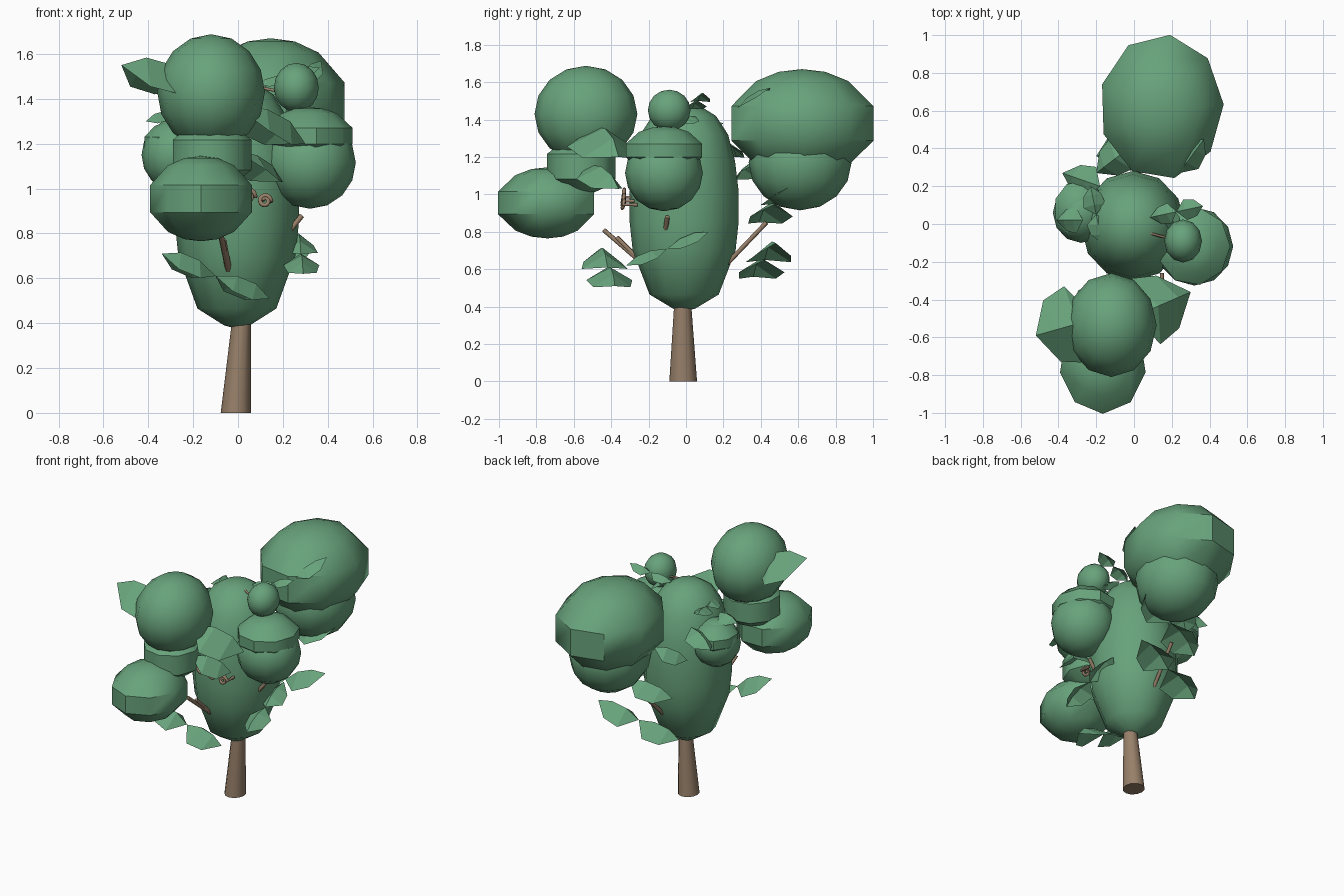
import bpy, bmesh, math
from mathutils import Vector

if "Cube" in bpy.data.objects:
    bpy.data.objects.remove(bpy.data.objects["Cube"])


def material(name, colour):
    m = bpy.data.materials.new(name)
    m.diffuse_color = (*colour, 1)
    m.use_nodes = True
    m.node_tree.nodes["Principled BSDF"].inputs["Base Color"].default_value = m.diffuse_color
    return m


GREEN = material("leaf green", (0.138, 0.365, 0.2))
BROWN = material("bark brown", (0.31, 0.215, 0.142))


def finish(name, bm, mat, angle):
    me = bpy.data.meshes.new(name)
    bm.to_mesh(me)
    bm.free()
    me.materials.append(mat)
    ob = bpy.data.objects.new(name, me)
    bpy.context.collection.objects.link(ob)
    bpy.ops.object.select_all(action='DESELECT')
    ob.select_set(True)
    bpy.context.view_layer.objects.active = ob
    if angle:
        bpy.ops.object.shade_smooth_by_angle(angle=math.radians(angle))
    return ob


def lathe(name, rings, sides, mat, angle, turn=0.0):
    """Join elliptical rings (x, y, z, rx, ry) from bottom to top, with caps."""
    bm = bmesh.new()
    loops = []
    for x, y, z, rx, ry in rings:
        if rx < 1e-4:
            loops.append([bm.verts.new((x, y, z))] * sides)
            continue
        loops.append([bm.verts.new((x + rx * math.cos(turn + math.tau * i / sides),
                                    y + ry * math.sin(turn + math.tau * i / sides), z))
                      for i in range(sides)])
    for a, b in zip(loops, loops[1:]):
        for i in range(sides):
            j = (i + 1) % sides
            bm.faces.new(list(dict.fromkeys((a[i], a[j], b[j], b[i]))))
    if loops[0][0] != loops[0][1]:
        bm.faces.new(loops[0][::-1])
    if loops[-1][0] != loops[-1][1]:
        bm.faces.new(loops[-1])
    return finish(name, bm, mat, angle)


def ball(name, c, r):
    """Round smooth foliage clump."""
    steps = 8
    rings = []
    for k in range(steps + 1):
        t = math.pi * k / steps
        s = max(0.0, math.sin(t))
        rings.append((c[0], c[1], c[2] - r[2] * math.cos(t), r[0] * s, r[1] * s))
    lathe(name, rings, 12, GREEN, 50)


def banded(name, c, r, band, turn=0.0, angle=41):
    """Squashed foliage clump with a flat band around its middle."""
    half = [(1, band), (.65, .78), (.33, .95), (0, 1)]
    prof = [(w, -h) for w, h in reversed(half)] + half
    rings = [(c[0], c[1], c[2] + h * r[2], r[0] * w, r[1] * w) for w, h in prof]
    lathe(name, rings, 9, GREEN, angle, turn)


def leaf(name, base, tip, width):
    """Pointed leaf folded along its spine."""
    b, t = Vector(base), Vector(tip)
    d = t - b
    side = d.cross(Vector((0, 0, 1))).normalized()
    up = side.cross(d).normalized()
    bm = bmesh.new()
    v0, v1 = bm.verts.new(b), bm.verts.new(t)
    spine = [bm.verts.new(b + d * f + up * width * .3) for f in (.35, .7)]
    for s in (1, -1):
        e = [bm.verts.new(b + d * f + side * s * width * w - up * width * .33)
             for f, w in ((.3, 1), (.68, .8))]
        for q in ((v0, e[0], spine[0]), (spine[0], e[0], e[1], spine[1]), (spine[1], e[1], v1)):
            bm.faces.new(q if s > 0 else q[::-1])
    bmesh.ops.recalc_face_normals(bm, faces=bm.faces)
    if sum(f.normal.dot(up) for f in bm.faces) < 0:
        bmesh.ops.reverse_faces(bm, faces=bm.faces)
    finish(name, bm, GREEN, 0)


def leaf_pair(name, stem, reach, width):
    """Two leaves pointing opposite ways from one stem point."""
    stem, reach = Vector(stem), Vector(reach)
    leaf(name + "_a", stem, stem + reach, width)
    leaf(name + "_b", stem, stem - reach, width)


def tube(name, pts, radius):
    """Thin wooden tube along a path."""
    cu = bpy.data.curves.new(name, 'CURVE')
    cu.dimensions = '3D'
    cu.bevel_depth = radius
    cu.bevel_resolution = 1
    cu.use_fill_caps = True
    sp = cu.splines.new('POLY')
    sp.points.add(len(pts) - 1)
    for p, q in zip(sp.points, pts):
        p.co = (*q, 1)
    cu.materials.append(BROWN)
    ob = bpy.data.objects.new(name, cu)
    bpy.context.collection.objects.link(ob)


# Trunk, leaning slightly
lathe("trunk", [(-.01, -.015, 0, .067, .074), (.018, -.018, .45, .04, .043)], 12, BROWN, 40)

# Tall central crown
crown = [(0, .375), (.06, .39), (.185, .465), (.275, .7), (.291, .85), (.291, 1.02),
         (.272, 1.18), (.235, 1.32), (.17, 1.42), (.09, 1.47), (0, 1.485)]
lathe("crown", [(-.005, -.01, z, r * .95, r) for r, z in crown], 12, GREEN, 50)

# Large clump at the back with a smaller one under it
banded("back_clump", (.145, .62, 1.38), (.33, .385, .29), .32, math.radians(2))
ball("back_lower_clump", (.16, .61, 1.17), (.26, .275, .255))

# Front clumps, stacked
ball("front_upper_clump", (-.12, -.535, 1.43), (.24, .275, .258))
banded("front_middle_clump", (-.12, -.56, 1.15), (.18, .185, .15), .45, 0, 50)
banded("front_lower_clump", (-.165, -.74, .955), (.23, .265, .19), .32, math.radians(-10))

# Clumps on the right and left sides
ball("right_clump", (.32, -.118, 1.115), (.205, .208, .205))
banded("right_cap_clump", (.315, -.118, 1.235), (.195, .207, .128), .28)
ball("right_top_clump", (.26, -.09, 1.45), (.1, .114, .11))
ball("left_clump", (-.28, .06, 1.15), (.15, .16, .16))
banded("left_cap_clump", (-.29, .08, 1.2), (.135, .15, .1), .3)

# Paired leaves around the crown
leaf_pair("front_low_leaf", (-.1, -.42, .61), (-.24, -.04, .1), .125)
leaf_pair("back_low_leaf", (.07, .42, .65), (.27, .06, .09), .125)
leaf_pair("back_mid_leaf", (.1, .48, .95), (.27, .09, .1), .12)
leaf_pair("right_low_leaf", (.28, -.1, .71), (-.01, .22, .09), .08)
leaf_pair("left_top_leaf", (-.2, .05, 1.37), (.03, -.15, -.01), .06)
leaf_pair("top_leaf", (.225, .065, 1.5), (.14, .03, .04), .055)

# Single leaves
leaf("front_high_leaf", (-.2, -.5, 1.46), (-.52, -.59, 1.55), .21)
leaf("front_side_leaf", (0, -.49, 1.36), (.3, -.36, 1.2), .19)
leaf("front_under_leaf", (0, -.52, 1.16), (.2, -.36, 1.03), .13)
leaf("back_clump_leaf", (.24, .27, 1.46), (.37, .45, 1.57), .07)
leaf("back_inner_leaf", (-.03, .4, 1.18), (-.2, .27, 1.08), .1)
leaf("left_back_leaf", (-.18, .2, 1.28), (-.38, .27, 1.2), .09)
leaf("left_high_leaf", (-.27, .02, 1.34), (-.41, .02, 1.3), .07)
leaf("right_inner_leaf", (.16, .05, 1.42), (.25, -.02, 1.38), .05)

# Bare twigs
tube("front_twig", [(-.04, -.22, .62), (-.08, -.44, .81)], .013)
tube("front_twig_fork", [(-.04, -.24, .64), (-.065, -.37, .77)], .013)
tube("back_twig", [(.02, .22, .63), (.05, .43, .85)], .013)
tube("right_twig", [(.22, -.11, .8), (.285, -.1, .88)], .013)
tube("top_twig", [(.05, -.04, 1.46), (.2, -.08, 1.43)], .007)

# Curled tendrils on the front of the crown
for i in range(3):
    x, z, r = -.04 + .08 * i, .985 - .02 * i, .048 - .01 * i
    pts = [(x + r, -.26, z)]
    for k in range(19):
        a = math.tau * 1.5 * k / 18
        q = r * (1 - .65 * k / 18)
        pts.append((x + q * math.cos(a), -.335 + .005 * math.sin(a), z + q * math.sin(a)))
    tube("tendril_%d" % (i + 1), pts, .01)
